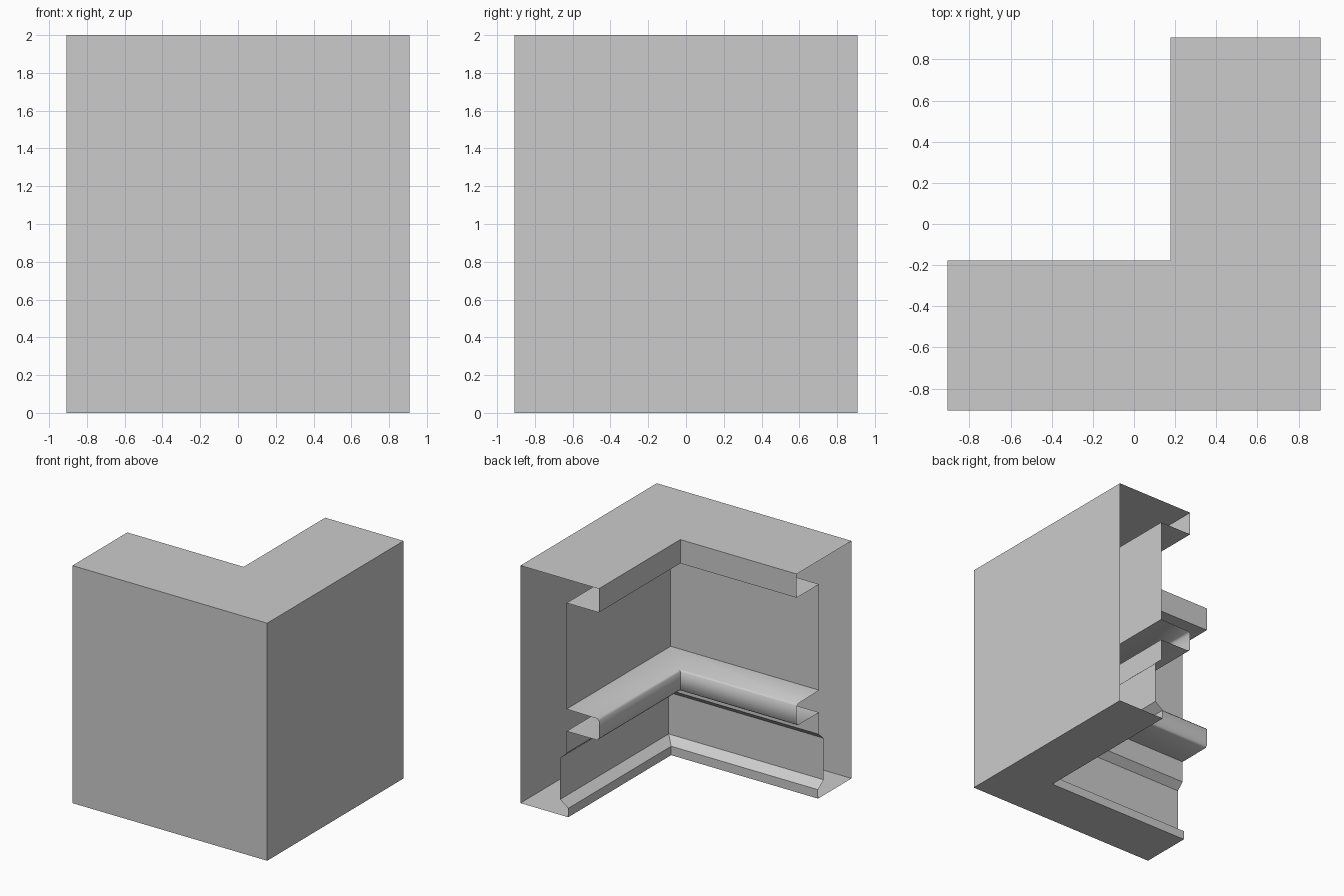
import bpy, bmesh, math

cube = bpy.data.objects.get("Cube")
if cube:
    bpy.data.objects.remove(cube, do_unlink=True)

HALF = 0.907    # half the footprint
DEPTH = 0.73    # thickness of each arm
PANEL = 0.43    # depth of the recessed panel
LOWER = 0.37    # depth of the lower panel
FOOT = 0.445    # depth of the base

grey = bpy.data.materials.new("plain grey")
grey.use_nodes = True
colour = (0.6, 0.6, 0.6, 1.0)
grey.diffuse_color = colour
grey.node_tree.nodes["Principled BSDF"].inputs["Base Color"].default_value = colour


def sweep(name, profile):
    """Sweep (depth, height) points round the corner, leaving the ends open."""
    bm = bmesh.new()
    rows = []
    for d, z in profile:
        x, y = HALF - d, d - HALF
        rows.append([bm.verts.new(p) for p in ((x, HALF, z), (x, y, z), (-HALF, y, z))])
    for a, b in zip(rows, rows[1:]):
        for i in range(2):
            bm.faces.new((a[i], b[i], b[i + 1], a[i + 1]))
    mesh = bpy.data.meshes.new(name)
    bm.to_mesh(mesh)
    bm.free()
    mesh.materials.append(grey)
    obj = bpy.data.objects.new(name, mesh)
    bpy.context.collection.objects.link(obj)
    return obj


# Outer shell and top lip
sweep("outer_walls", [(0, 0), (0, 2)])
sweep("top_lip", [(0, 2), (DEPTH, 2), (DEPTH, 1.8), (PANEL, 1.8)])

# Recessed panel above the ledge
sweep("upper_panel", [(PANEL, 1.8), (PANEL, 0.907)])

# Ledge with softly eased front edges
ledge = sweep("ledge", [(PANEL, 0.907), (DEPTH - 0.015, 0.902), (DEPTH, 0.887),
                        (DEPTH, 0.738), (DEPTH - 0.015, 0.722), (PANEL, 0.72)])

# Panel below the ledge, stepping back with a sloped undercut
sweep("lower_panel", [(PANEL, 0.72), (PANEL, 0.535), (LOWER, 0.48), (LOWER, 0.13)])

# Base with a sloped top edge
sweep("base", [(LOWER, 0.13), (FOOT, 0.075), (FOOT, 0), (0, 0)])

# Smooth the eased edges of the ledge
bpy.ops.object.select_all(action="DESELECT")
ledge.select_set(True)
bpy.context.view_layer.objects.active = ledge
bpy.ops.object.shade_smooth_by_angle(angle=math.radians(50))
